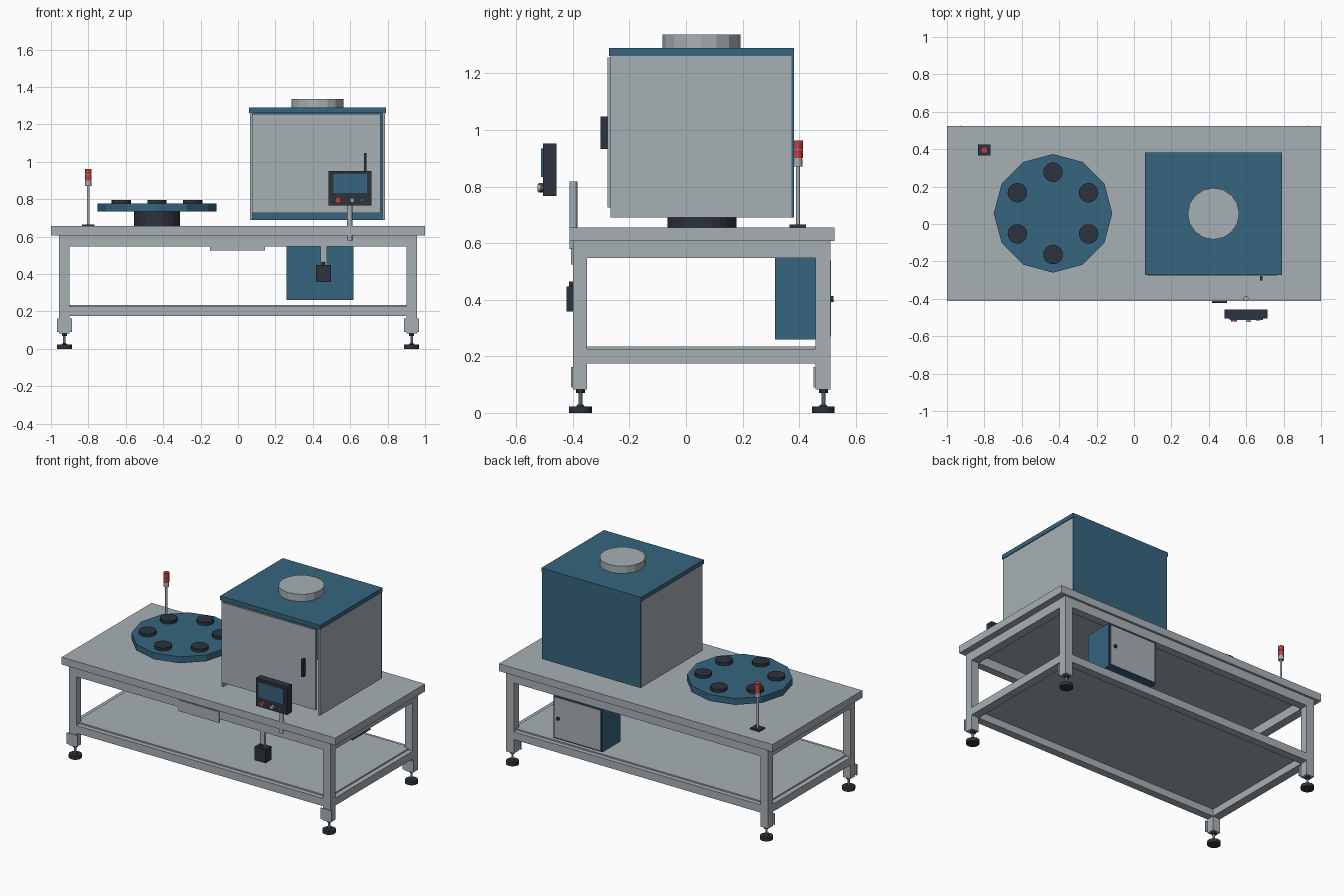
import bpy, bmesh, math
from mathutils import Matrix

if "Cube" in bpy.data.objects:
    bpy.data.objects.remove(bpy.data.objects["Cube"])


def material(name, rgb):
    m = bpy.data.materials.new(name)
    m.diffuse_color = (*rgb, 1)
    m.use_nodes = True
    m.node_tree.nodes["Principled BSDF"].inputs["Base Color"].default_value = m.diffuse_color
    return m


GREY = material("light grey", (0.39, 0.435, 0.46))
BLUE = material("steel blue", (0.037, 0.13, 0.215))
DARK = material("dark slate", (0.025, 0.033, 0.047))
RED = material("signal red", (0.5, 0.055, 0.05))


def finish(bm, name, mat):
    me = bpy.data.meshes.new(name)
    bm.to_mesh(me)
    bm.free()
    me.materials.append(mat)
    ob = bpy.data.objects.new(name, me)
    bpy.context.scene.collection.objects.link(ob)
    return ob


def box(name, x, y, z, mat):
    """Box from its extents along each axis."""
    bm = bmesh.new()
    bmesh.ops.create_cube(bm, size=1)
    for v in bm.verts:
        v.co = [(r[0] + r[1]) / 2 + c * (r[1] - r[0]) for c, r in zip(v.co, (x, y, z))]
    return finish(bm, name, mat)


def cyl(name, a, b, r, span, mat, sides=16, axis="z", r2=None):
    """Cylinder: z axis centred on (x, y), or y axis centred on (x, z)."""
    bm = bmesh.new()
    bmesh.ops.create_cone(bm, cap_ends=True, segments=sides, radius1=r,
                          radius2=r if r2 is None else r2, depth=span[1] - span[0])
    mid = (span[0] + span[1]) / 2
    if axis == "z":
        m = Matrix.Translation((a, b, mid))
    else:
        m = Matrix.Translation((a, mid, b)) @ Matrix.Rotation(-math.pi / 2, 4, "X")
    bmesh.ops.transform(bm, matrix=m, verts=bm.verts)
    return finish(bm, name, mat)


# Table top and shelf
box("table_top", (-1, 1), (-0.412, 0.525), (0.607, 0.656), GREY)
box("shelf", (-0.925, 0.925), (-0.37, 0.48), (0.222, 0.235), GREY)

# Frame rails, lower and upper
FRONT, BACK = (-0.40, -0.35), (0.457, 0.51)
for level, z in (("lower", (0.175, 0.226)), ("upper", (0.548, 0.607))):
    box(level + "_front_rail", (-0.91, 0.91), FRONT, z, GREY)
    box(level + "_back_rail", (-0.91, 0.91), BACK, z, GREY)
    for s, side in ((-1, "left"), (1, "right")):
        xs = sorted((s * 0.902, s * 0.957))
        box(f"{level}_{side}_rail", xs, (-0.36, 0.47), z, GREY)

# Legs with mounting plates and levelling feet
for s, side in ((-1, "left"), (1, "right")):
    for y, end in ((FRONT, "front"), (BACK, "back")):
        tag = f"{end}_{side}_"
        cx, cy = s * 0.928, (y[0] + y[1]) / 2 + 0.002
        xs = sorted((s * 0.902, s * 0.957))
        box(tag + "leg", xs, y, (0.082, 0.607), GREY)
        box(tag + "leg_plate", (cx - 0.04, cx + 0.04), (y[0] - 0.006, y[0]), (0.09, 0.163), GREY)
        cyl(tag + "foot_pad", cx, cy, 0.04, (0, 0.022), DARK)
        cyl(tag + "foot_cone", cx, cy, 0.016, (0.022, 0.03), DARK, 12, r2=0.009)
        cyl(tag + "foot_stem", cx, cy, 0.007, (0.022, 0.085), GREY, 10)
        cyl(tag + "foot_nut", cx, cy, 0.016, (0.07, 0.082), DARK, 6)

# Indexing turntable with six fixtures
TX, TY = -0.433, 0.057
cyl("turntable_base", TX, TY, 0.122, (0.656, 0.735), DARK, 24)
cyl("turntable_disc", TX, TY, 0.317, (0.735, 0.777), BLUE, 12)
for i in range(6):
    a = math.radians(30 + 60 * i)
    cyl("fixture_%d" % (i + 1), TX + 0.22 * math.cos(a), TY + 0.22 * math.sin(a),
        0.052, (0.777, 0.797), DARK, 20)

# Enclosure: open-bottomed shell with door, lid and round vent
box("enclosure_left_wall", (0.065, 0.078), (-0.266, 0.372), (0.69, 1.262), GREY)
box("enclosure_right_wall", (0.772, 0.785), (-0.266, 0.372), (0.69, 1.262), GREY)
box("enclosure_back_wall", (0.065, 0.785), (0.372, 0.382), (0.69, 1.262), BLUE)
box("enclosure_lid", (0.06, 0.79), (-0.272, 0.382), (1.262, 1.29), BLUE)
box("enclosure_door", (0.074, 0.763), (-0.278, -0.267), (0.725, 1.255), GREY)
box("door_handle", (0.674, 0.688), (-0.303, -0.278), (0.932, 1.048), DARK)
cyl("roof_vent", 0.425, 0.055, 0.138, (1.29, 1.337), GREY, 16)

# Operator panel on its post
cyl("panel_post", 0.598, -0.398, 0.014, (0.58, 0.818), GREY, 16)
box("control_panel", (0.485, 0.713), (-0.506, -0.457), (0.767, 0.952), DARK)
box("panel_screen", (0.51, 0.69), (-0.512, -0.506), (0.834, 0.934), BLUE)
cyl("stop_button", 0.535, 0.795, 0.017, (-0.521, -0.506), RED, 16, "y")
cyl("start_button", 0.61, 0.795, 0.012, (-0.524, -0.506), GREY, 16, "y")
cyl("mode_button", 0.663, 0.795, 0.011, (-0.515, -0.506), BLUE, 16, "y")

# Front plate and hanging switch box
box("front_plate", (-0.15, 0.145), (-0.406, -0.396), (0.525, 0.597), GREY)
box("switch_bracket", (0.44, 0.475), (-0.40, -0.388), (0.44, 0.56), GREY)
box("switch_box", (0.416, 0.496), (-0.422, -0.36), (0.358, 0.447), DARK)
cyl("switch_gland", 0.456, -0.403, 0.01, (0.447, 0.465), DARK, 12)

# Electrical cabinet under the table, door facing back
box("cabinet_body", (0.258, 0.617), (0.315, 0.503), (0.26, 0.548), BLUE)
box("cabinet_seal", (0.266, 0.609), (0.503, 0.507), (0.268, 0.54), DARK)
box("cabinet_door", (0.268, 0.607), (0.507, 0.512), (0.27, 0.538), GREY)
cyl("cabinet_knob", 0.575, 0.402, 0.011, (0.512, 0.521), DARK, 12, "y")

# Signal tower
SX, SY = -0.8, 0.395
box("signal_base", (SX - 0.034, SX + 0.034), (SY - 0.029, SY + 0.029), (0.656, 0.665), DARK)
cyl("signal_pole", SX, SY, 0.007, (0.665, 0.872), GREY, 12)
cyl("signal_collar", SX, SY, 0.017, (0.87, 0.898), GREY, 16)
cyl("signal_lamp_lower", SX, SY, 0.018, (0.9, 0.93), RED, 16)
cyl("signal_lamp_joint", SX, SY, 0.015, (0.898, 0.934), GREY, 16)
cyl("signal_lamp_upper", SX, SY, 0.018, (0.933, 0.962), RED, 16)
